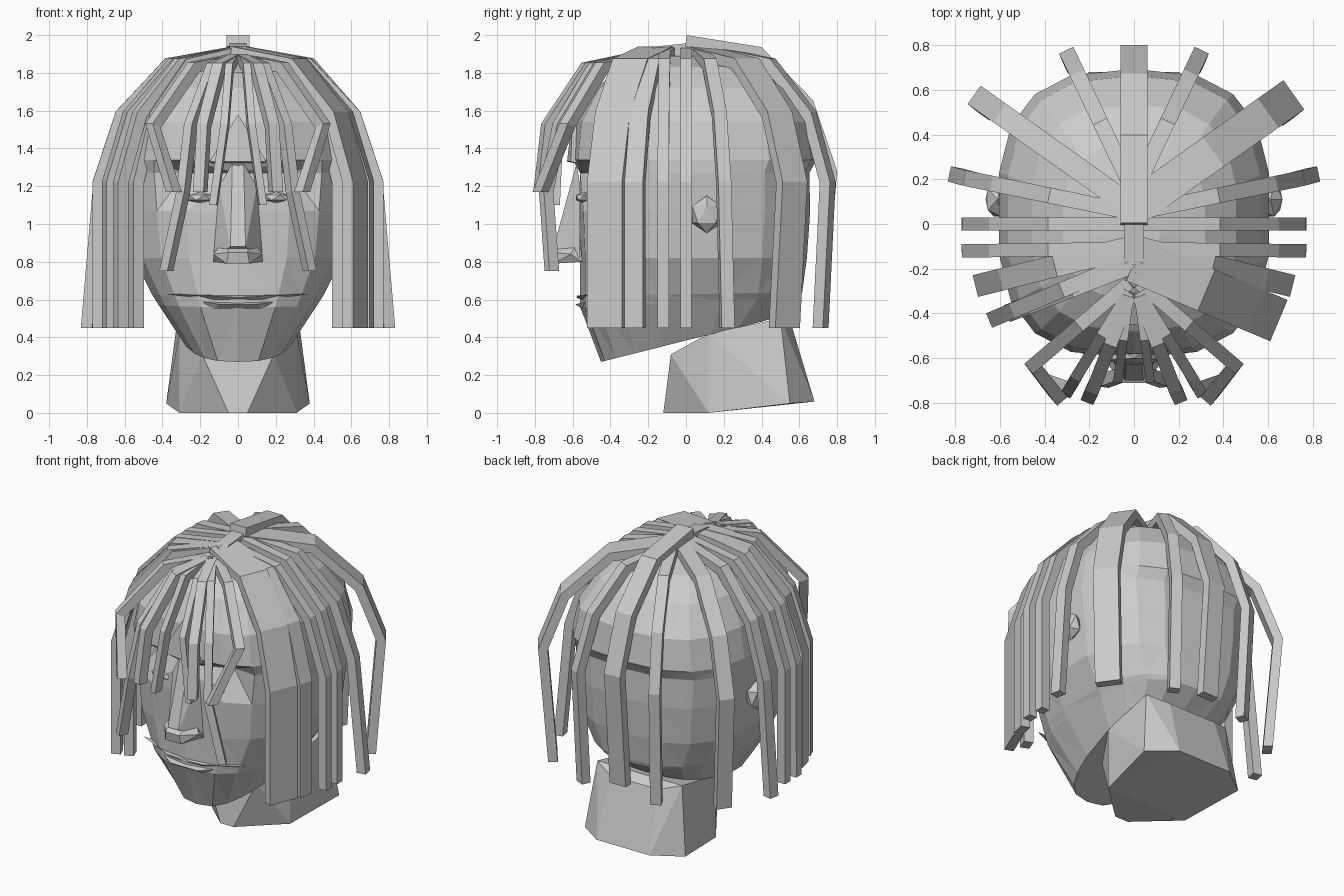
import bpy, bmesh, math
from mathutils import Matrix, Vector

cube = bpy.data.objects.get("Cube")
if cube:
    bpy.data.objects.remove(cube, do_unlink=True)

grey = bpy.data.materials.new("plain grey")
grey.use_nodes = True
grey.diffuse_color = (.6, .6, .6, 1)
grey.node_tree.nodes["Principled BSDF"].inputs["Base Color"].default_value = grey.diffuse_color


def finish(name, bm):
    bmesh.ops.recalc_face_normals(bm, faces=bm.faces)
    mesh = bpy.data.meshes.new(name)
    bm.to_mesh(mesh)
    bm.free()
    mesh.materials.append(grey)
    obj = bpy.data.objects.new(name, mesh)
    bpy.context.collection.objects.link(obj)


def loft(name, rings, triangulate=False):
    """Skin closed rings of points and cap both ends."""
    bm = bmesh.new()
    rows = [[bm.verts.new(point) for point in ring] for ring in rings]
    count = len(rows[0])
    for lower, upper in zip(rows, rows[1:]):
        for i in range(count):
            j = (i + 1) % count
            bm.faces.new((lower[i], lower[j], upper[j], upper[i]))
    bm.faces.new(rows[0])
    bm.faces.new(rows[-1])
    if triangulate:
        bmesh.ops.triangulate(bm, faces=bm.faces)
    finish(name, bm)


def mirrored_hull(name, points):
    """Wrap a faceted solid around points on both sides of the middle."""
    bm = bmesh.new()
    for x, y, z in points:
        bm.verts.new((x, y, z))
        if x:
            bm.verts.new((-x, y, z))
    bmesh.ops.convex_hull(bm, input=bm.verts)
    finish(name, bm)


def gem_pair(name, center, size):
    """A small faceted lump on each side of the head."""
    for side, sign in (("left", 1), ("right", -1)):
        bm = bmesh.new()
        x, y, z = center
        place = Matrix.Translation((sign * x, y, z)) @ Matrix.Diagonal((*size, 1))
        bmesh.ops.create_icosphere(bm, subdivisions=1, radius=1, matrix=place)
        finish(side + "_" + name, bm)


def rounded(value):
    """Square off a sine or cosine so that rings become boxy."""
    return math.copysign(abs(value) ** .72, value)


def head_ring(height, half_width, front, sides=18):
    """One boxy ring; the low rings rise towards the nape."""
    back = front + half_width / 4 - .06
    rise = max(0, .65 - height) * .6
    jaw = height < .4
    socket = 1.2 < height < 1.3
    ring = []
    for i in range(sides):
        angle = math.tau * i / sides - math.pi / 2
        depth = (rounded(math.sin(angle)) + 1) / 2
        x = half_width * rounded(math.cos(angle))
        y = -front + (front + back) * depth
        if jaw:
            x *= .85 + depth / 2
        if socket and i in (1, sides - 1):
            y += .09
        ring.append((x, y, height + rise * depth))
    return ring


# Head: height, half width and front reach of each ring, from chin to crown
profile = [
    (.27, .27, .45), (.56, .43, .56), (.62, .46, .56), (.82, .56, .56),
    (1.07, .59, .57), (1.27, .61, .56), (1.34, .61, .6), (1.54, .57, .58),
    (1.72, .46, .48), (1.83, .32, .33), (1.89, .12, .13),
]
loft("head", [head_ring(*level) for level in profile], triangulate=True)

# Neck, leaning back
mirrored_hull("neck", [
    (.05, -.12, 0), (.31, .12, 0), (.38, .55, .05), (.2, .68, .06),
    (.19, -.08, .31), (.31, .12, .42), (.32, .5, .5), (.18, .56, .46)])

# Face features
mirrored_hull("nose_bridge", [
    (.03, -.58, 1.32), (.13, -.56, .82), (.04, -.7, .88), (.1, -.56, 1.2)])
mirrored_hull("nose_tip", [
    (.13, -.55, .8), (.13, -.61, .84), (.05, -.71, .85), (.06, -.7, .79), (.07, -.56, .93)])
mirrored_hull("brow_wedge", [
    (0, -.6, 1.58), (.15, -.61, 1.33), (.13, -.52, 1.31), (0, -.63, 1.33)])
mirrored_hull("upper_lip", [
    (.39, -.46, .63), (.13, -.575, .62), (0, -.58, .61), (.12, -.55, .6)])
mirrored_hull("lower_lip", [(.2, -.53, .59), (.1, -.585, .575), (.12, -.55, .55)])
gem_pair("eyelid", (.2, -.54, 1.14), (.08, .05, .03))
gem_pair("ear", (.61, .11, 1.05), (.06, .09, .1))


def strand(name, path, width, thickness=.06):
    """Sweep a rectangular strand whose width stays level."""
    points = [Vector(point) for point in path]
    run = points[-2] - points[0]
    across = Vector((-run.y, run.x, 0)).normalized()
    last = len(points) - 1
    sections = []
    for i, point in enumerate(points):
        along = points[min(i + 1, last)] - points[max(i - 1, 0)]
        if i == last:
            along = Vector((0, 0, -1))
        out = across.cross(along).normalized() * thickness / 2
        half = across * width / 2
        sections.append([point + half + out, point - half + out,
                         point - half - out, point + half - out])
    loft(name, sections)


def strand_pair(name, path, left_width, right_width):
    strand("left_" + name, path, left_width)
    strand("right_" + name, [(-x, y, z) for x, y, z in path], right_width)


def hanging(root_y, tip_x, tip_y, flare=1, lift=0):
    """Path that arches from the crown to a tip, then hangs straight down."""
    root, tip = Vector((0, root_y, 0)), Vector((tip_x, tip_y, 0))
    arch = [(0, 1.91), (.5, 1.85), (.84, 1.58), (1, 1.22)]
    path = [root.lerp(tip, reach) + Vector((0, 0, height + lift)) for reach, height in arch]
    return path + [tip * flare + Vector((0, 0, .45 + lift))]


def fringe(root_y, knee, *ends):
    """Path that falls over the forehead through a knee to its ends."""
    root, bend = Vector((.02, root_y, 1.87)), Vector((*knee, 1.52))
    shoulder = root.lerp(bend, .5)
    shoulder.z = 1.83
    return [root, shoulder, bend, *ends]


# Long strands around the sides and back, with left and right widths
for name, path, left_width, right_width in [
    ("side_lock", hanging(0, .74, 0), .06, .06),
    ("side_front_lock", hanging(-.11, .74, -.12), .06, .06),
    ("side_back_lock", hanging(.05, .73, .2, flare=1.09), .07, .07),
    ("rear_side_lock", hanging(.07, .69, .56, flare=.93), .16, .1),
    ("rear_lock", hanging(.14, .29, .75, flare=.95), .07, .07),
    ("temple_lock", hanging(-.1, .68, -.27), .1, .1),
    ("cheek_lock", hanging(-.16, .62, -.42), .2, .07),
    ("inner_cheek_lock", hanging(-.18, .54, -.39), .08, .08),
]:
    strand_pair(name, path, left_width, right_width)

# Shorter strands over the face
for name, path, width in [
    ("outer_fringe", fringe(-.26, (.45, -.63), (.34, -.77, 1.17)), .06),
    ("long_fringe", fringe(-.3, (.25, -.67), (.29, -.74, 1.17), (.38, -.71, .75)), .05),
    ("middle_fringe", fringe(-.32, (.18, -.73), (.2, -.77, 1.17)), .06),
    ("inner_fringe", fringe(-.32, (.07, -.68), (.13, -.7, 1.1)), .04),
]:
    strand_pair(name, path, width, width)

# Middle strands: one down the back and a parting towards the forehead
strand("center_back_lock", hanging(0, 0, .77, flare=.92, lift=.06), .12)
strand("parting_lock", [(0, .04, 1.93), (0, -.16, 1.91), (0, -.42, 1.8)], .09)
